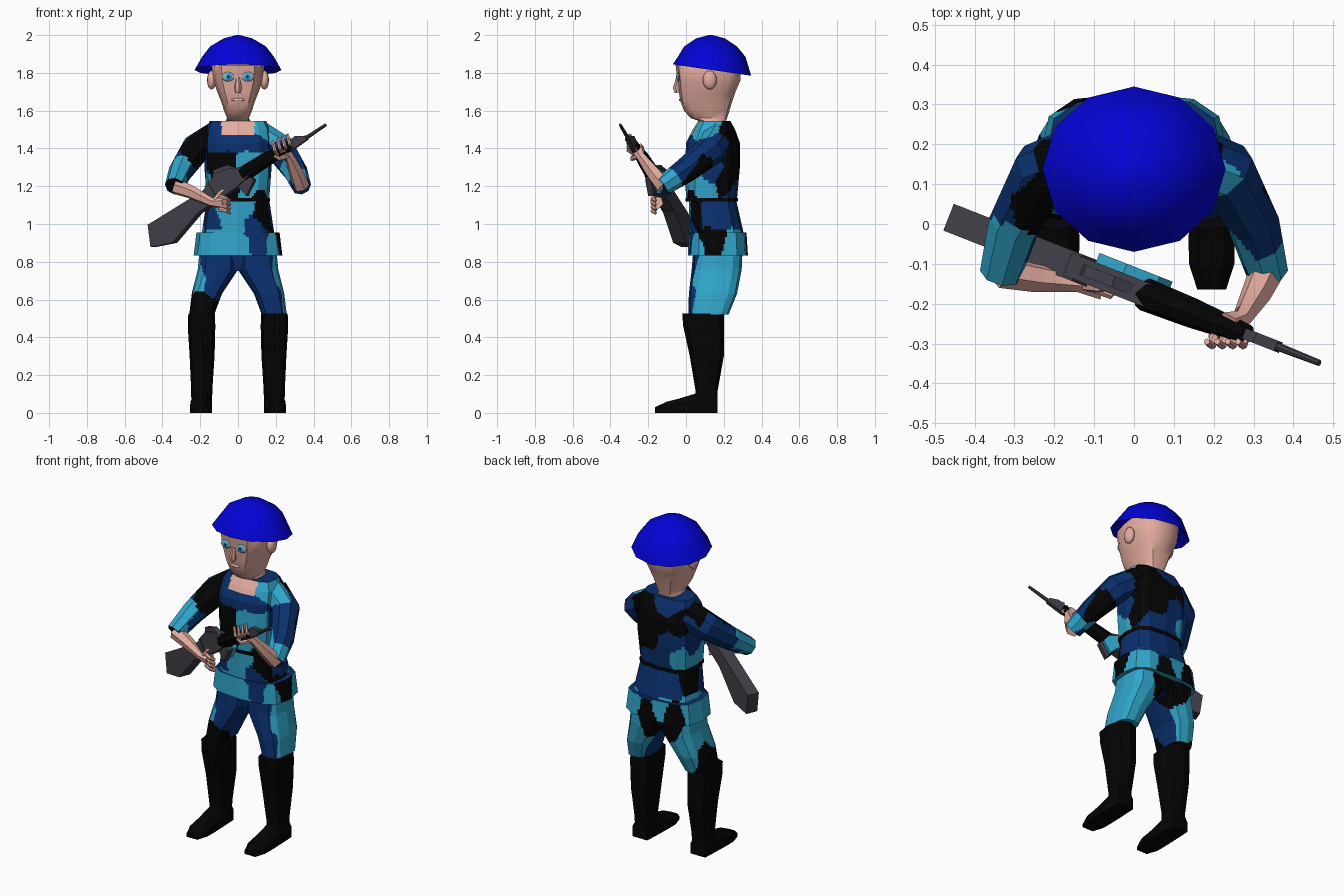
import bpy, bmesh, math
from mathutils import Vector, Quaternion, noise

if "Cube" in bpy.data.objects:
    bpy.data.objects.remove(bpy.data.objects["Cube"])


def material(name, r, g, b):
    m = bpy.data.materials.new(name)
    lin = [((c / 255 + 0.055) / 1.055) ** 2.4 if c > 10 else c / 255 / 12.92 for c in (r, g, b)]
    m.diffuse_color = (*lin, 1)
    m.use_nodes = True
    m.node_tree.nodes["Principled BSDF"].inputs["Base Color"].default_value = m.diffuse_color
    return m


TEAL, NAVY = material("camo teal", 48, 165, 202), material("camo navy", 10, 48, 110)
BLACK, HELMET = material("black", 4, 4, 4), material("helmet blue", 3, 3, 213)
SKIN, GREY = material("skin", 228, 172, 159), material("gun grey", 64, 63, 72)
EYE, LIP = material("eye pale blue", 140, 180, 200), material("lip", 235, 195, 185)
CAMO = {"T": TEAL, "N": NAVY, "K": BLACK}


def finish(name, bm, mats, rule=None, smooth=0):
    bmesh.ops.recalc_face_normals(bm, faces=bm.faces)
    me = bpy.data.meshes.new(name)
    for m in mats:
        me.materials.append(m)
    if rule:
        for f in bm.faces:
            f.material_index = mats.index(rule(f))
    bm.to_mesh(me)
    bm.free()
    ob = bpy.data.objects.new(name, me)
    bpy.context.collection.objects.link(ob)
    if smooth:
        bpy.ops.object.select_all(action='DESELECT')
        ob.select_set(True)
        bpy.context.view_layer.objects.active = ob
        bpy.ops.object.shade_smooth_by_angle(angle=math.radians(smooth))
    return ob


def skin_rings(name, rings, mats, rule=None, cuts=0, smooth=0):
    """Bridge a list of point rings, cap both ends."""
    bm = bmesh.new()
    vs = [[bm.verts.new(p) for p in r] for r in rings]
    n = len(vs[0])
    for a, b in zip(vs, vs[1:]):
        for i in range(n):
            bm.faces.new((a[i], a[(i + 1) % n], b[(i + 1) % n], b[i]))
    bm.faces.new(vs[0])
    bm.faces.new(vs[-1])
    if cuts:
        bmesh.ops.subdivide_edges(bm, edges=bm.edges[:], cuts=cuts, use_grid_fill=True)
    return finish(name, bm, mats, rule, smooth)


def ring(z, y0, y1, rx, cx=0, n=12, p=0.65):
    """Rounded-box cross-section between y0 and y1."""
    pts = []
    for i in range(n):
        c, s = math.cos(2 * math.pi * i / n), math.sin(2 * math.pi * i / n)
        pts.append(Vector((cx + rx * math.copysign(abs(c) ** p, c),
                           (y0 + y1) / 2 + (y1 - y0) / 2 * math.copysign(abs(s) ** p, s), z)))
    return pts


def tube(name, path, radii, mats, n=6, **kw):
    pts = [Vector(p) for p in path]
    rings, d0 = [], None
    for i, p in enumerate(pts):
        d = (pts[min(i + 1, len(pts) - 1)] - pts[max(i - 1, 0)]).normalized()
        a = d.orthogonal().normalized() if d0 is None else d0.rotation_difference(d) @ a
        d0 = d
        rings.append([p + Quaternion(d, 2 * math.pi * k / n) @ a * radii[i] for k in range(n)])
    return skin_rings(name, rings, mats, **kw)


def lens(name, loc, scale, mat):
    bm = bmesh.new()
    bmesh.ops.create_uvsphere(bm, u_segments=12, v_segments=8, radius=1)
    for v in bm.verts:
        v.co = Vector(loc) + v.co * Vector(scale)
    return finish(name, bm, [mat], smooth=60)


def camo(seeds):
    """Colour each face by its nearest seed, with wavy borders."""
    pts = [(CAMO[s[0]], Vector(s[1:])) for s in seeds]

    def rule(f):
        c = f.calc_center_median()
        c = c + noise.noise_vector(c * 11) * 0.018
        return min(pts, key=lambda s: (s[1] - c).length)[0]
    return rule


CM = [TEAL, NAVY, BLACK]

# Upper jacket, with the open skin neckline
chest = camo([("N", -.1, 0, 1.43), ("N", 0, 0, 1.43), ("N", .1, 0, 1.43), ("K", -.11, 0, 1.32),
              ("K", -.05, 0, 1.32), ("K", -.1, 0, 1.21), ("K", -.04, 0, 1.2), ("T", .04, 0, 1.32),
              ("T", .12, 0, 1.32), ("T", .04, 0, 1.2), ("T", .13, 0, 1.21), ("T", .11, .05, 1.52),
              ("K", .13, 0, 1.13), ("T", .17, .06, 1.2), ("N", .17, .13, 1.3), ("K", .16, .23, 1.38),
              ("K", .16, .23, 1.24), ("K", .08, .28, 1.45), ("K", .07, .28, 1.3), ("K", -.01, .28, 1.4),
              ("N", -.07, .28, 1.3), ("K", -.14, .27, 1.42), ("T", -.13, .27, 1.2), ("N", -.03, .28, 1.18),
              ("N", .08, .27, 1.16), ("N", -.17, .15, 1.3), ("T", -.17, .08, 1.2), ("N", -.12, .1, 1.53),
              ("N", -.05, .26, 1.52)])


def chest_rule(f):
    c = f.calc_center_median()
    return SKIN if abs(c.x) < .088 and c.z > 1.475 and c.y < .12 else chest(f)


skin_rings("jacket_top", [ring(1.13, .0, .27, .165), ring(1.3, -.005, .285, .178), ring(1.43, 0, .285, .178),
                          ring(1.5, .035, .26, .17), ring(1.545, .065, .235, .15)],
           CM + [SKIN], chest_rule, cuts=9)

# Lower jacket and flared hem
lower = camo([("T", -.06, .02, 1.07), ("T", .03, .02, 1.07), ("T", 0, .02, 1.0), ("N", -.15, .05, 1.04),
              ("N", .08, .02, 1.0), ("K", .13, .03, 1.05), ("T", -.14, 0, .9), ("T", 0, 0, .89),
              ("N", .12, 0, .9), ("K", .22, .13, .92), ("T", .2, .03, .88), ("N", .16, .15, 1.05),
              ("N", .08, .28, 1.05), ("N", -.08, .28, 1.05), ("K", -.16, .2, 1.08), ("T", .21, .28, .89),
              ("T", .15, .32, .9), ("K", .03, .32, .88), ("T", -.04, .32, .91), ("K", -.13, .31, .88),
              ("T", -.21, .25, .9), ("T", -.23, .15, .9), ("N", .04, .29, .99), ("T", 0, .17, .83)])
skin_rings("jacket_waist", [ring(.93, .02, .31, .195), ring(1.13, .015, .265, .165)], CM, lower, cuts=9)
skin_rings("jacket_hem", [ring(.832, .01, .328, .235), ring(.955, .015, .32, .22)], CM, lower, cuts=9)
skin_rings("waist_seam", [ring(1.118, -.003, .274, .17), ring(1.138, -.003, .274, .17)], [BLACK])

# Trousers and boots
legs = camo([("N", .12, .02, .72), ("N", .18, .01, .6), ("T", .25, .1, .6), ("T", .23, .1, .72),
             ("T", .22, .2, .78), ("T", .24, .2, .62), ("T", .13, .28, .62), ("T", .17, .28, .75),
             ("K", .04, .28, .76), ("N", .08, .15, .6), ("N", 0, .05, .78),
             ("N", -.12, .02, .74), ("K", -.21, .02, .6), ("K", -.15, .01, .57), ("N", -.12, .04, .66),
             ("T", -.22, .04, .69), ("K", -.26, .13, .6), ("T", -.15, .27, .63), ("T", -.2, .22, .75),
             ("K", -.08, .28, .79), ("N", -.08, .15, .62)])
skin_rings("trouser_seat", [ring(.75, .06, .27, .04), ring(.85, .042, .298, .17)], CM, legs, cuts=7)
for sx, side in ((1, "left"), (-1, "right")):
    skin_rings(side + "_trouser_leg",
               [ring(.88, .04, .30, .102, sx * .1), ring(.76, .03, .295, .107, sx * .106),
                ring(.63, .015, .27, .08, sx * .165), ring(.52, .012, .225, .066, sx * .192)],
               CM, legs, cuts=9)
    skin_rings(side + "_boot_shaft",
               [ring(.05, .05, .165, .055, sx * .192, 8), ring(.12, .05, .168, .056, sx * .192, 8),
                ring(.3, .02, .2, .066, sx * .19, 8), ring(.46, -.015, .2, .073, sx * .193, 8),
                ring(.525, -.02, .2, .07, sx * .193, 8)], [BLACK])
    foot = []
    for y, w, top in ((.166, .05, .1), (.06, .055, .105), (-.04, .058, .075), (-.1, .057, .06), (-.165, .036, .03)):
        foot.append([Vector((sx * .195 + x * w, y, z * top))
                     for x, z in ((-1, 0), (1, 0), (1, .6), (.55, 1), (-.55, 1), (-1, .6))])
    skin_rings(side + "_boot_foot", foot, [BLACK])

# Sleeves
sleeves = camo([("K", -.2, .07, 1.42), ("K", -.2, .2, 1.5), ("K", -.25, .04, 1.36), ("N", -.27, .14, 1.38),
                ("N", -.27, -.02, 1.24), ("N", -.31, .05, 1.33), ("T", -.32, -.03, 1.3), ("T", -.35, -.1, 1.25),
                ("K", -.35, -.14, 1.17), ("N", -.15, .24, 1.42),
                ("T", .18, .08, 1.5), ("N", .24, .2, 1.4), ("N", .22, .05, 1.38), ("K", .3, .05, 1.26),
                ("N", .33, -.02, 1.3), ("T", .34, -.1, 1.23), ("T", .27, -.05, 1.25), ("N", .31, -.13, 1.18),
                ("K", .17, .25, 1.45)])
for sx, side in ((1, "left"), (-1, "right")):
    tube(side + "_sleeve", [(sx * .12, .17, 1.455), (sx * .23, .13, 1.39), (sx * .3, 0, 1.285), (sx * .335, -.125, 1.2)],
         [.085, .082, .067, .053], CM, n=8, rule=sleeves, cuts=8)

# Bare forearms and hands
tube("right_forearm", [(-.335, -.12, 1.2), (-.25, -.135, 1.17), (-.14, -.148, 1.115), (-.08, -.155, 1.115)],
     [.042, .037, .024, .036], [SKIN], smooth=50)
tube("left_forearm", [(.335, -.115, 1.2), (.305, -.18, 1.28), (.27, -.24, 1.36), (.235, -.258, 1.4)],
     [.045, .038, .025, .038], [SKIN], smooth=50)
for i in range(4):
    z = 1.145 - .022 * i
    tube(f"right_finger_{i}", [(-.1, -.162, z), (-.06, -.178, z - .01), (-.042, -.16, z - .022)],
         [.012, .011, .008], [SKIN], smooth=50)
    x, z = .205 + .026 * i, .012 * i
    tube(f"left_finger_{i}", [(x + .005, -.26, 1.36 + z), (x - .01, -.305, 1.39 + z), (x - .022, -.295, 1.44 + z)],
         [.013, .011, .008], [SKIN], smooth=50)
tube("right_thumb", [(-.12, -.155, 1.13), (-.09, -.16, 1.17), (-.06, -.16, 1.185)], [.014, .012, .008], [SKIN])
tube("left_thumb", [(.26, -.255, 1.36), (.22, -.285, 1.345), (.19, -.28, 1.36)], [.014, .012, .008], [SKIN])

# Head and neck
skin_rings("head", [ring(1.47, .06, .2, .075), ring(1.545, .07, .212, .066), ring(1.56, .025, .217, .058),
                    ring(1.6, -.01, .23, .074), ring(1.65, -.03, .245, .09), ring(1.7, -.038, .262, .11),
                    ring(1.76, -.045, .288, .13), ring(1.84, -.055, .292, .14), ring(1.9, 0, .25, .11)],
           [SKIN], smooth=40)
tube("nose", [(0, -.043, 1.775), (0, -.05, 1.72), (0, -.046, 1.695)], [.01, .02, .014], [SKIN], smooth=40)
lens("mouth", (0, -.03, 1.658), (.036, .007, .008), LIP)
for sx, side in ((1, "left"), (-1, "right")):
    lens(side + "_ear", (sx * .14, .126, 1.762), (.024, .037, .05), SKIN)
    lens(side + "_eye", (sx * .052, -.041, 1.78), (.034, .008, .025), EYE)
    lens(side + "_iris", (sx * .05, -.044, 1.78), (.02, .007, .02), TEAL)
    lens(side + "_pupil", (sx * .05, -.047, 1.78), (.008, .006, .009), BLACK)

# Helmet: hollow inside, tilted rim, dome
rim = ring(1.81, -.07, .345, .23, p=1)
for v in rim:
    v.z = 1.815 - .145 * (v.y - .138)
skin_rings("helmet", [ring(1.88, .01, .27, .15, p=1), rim, ring(1.885, -.043, .315, .19, p=1),
                      ring(1.94, -.01, .27, .148, p=1), ring(1.983, .055, .205, .075, p=1),
                      ring(2.0, .12, .14, .01, p=1)], [HELMET], smooth=35)

# Rifle, drawn in its own frame: along, up, out to the front
ALONG, UP, OUT = Vector((.791, -.311, .526)), Vector((-.489, .192, .85)), Vector((-.366, -.931, 0))


def at(u, v, w=0):
    return Vector((-.46, .015, .91)) + ALONG * u + UP * v + OUT * w


def plate(name, profile, w0, w1, mat):
    return skin_rings(name, [[at(u, v, w) for u, v in profile] for w in (w0, w1)], [mat])


plate("rifle_stock", [(.04, .076), (-.008, -.033), (.109, -.079), (.317, -.02), (.45, -.02), (.45, .08), (.4, .065)],
      -.036, .036, GREY)
plate("rifle_receiver", [(.42, -.02), (.42, .08), (.513, .105), (.585, .09), (.66, .05), (.66, -.005), (.57, -.02)],
      -.03, .03, GREY)
plate("rifle_carry_handle", [(.47, .09), (.505, .132), (.585, .112), (.63, .06)], -.014, .014, GREY)
plate("rifle_magazine", [(.57, 0), (.592, -.085), (.674, -.035), (.65, .01)], -.016, .016, GREY)
plate("rifle_side_cover", [(.47, .0), (.49, .07), (.58, .075), (.65, .02), (.66, -.03), (.59, -.07), (.57, -.015)],
      -.055, -.03, TEAL)
tube("rifle_handguard", [at(.63, .025), at(.78, .022), at(.95, .012)], [.042, .038, .026], [BLACK], n=8)
plate("rifle_front_sight", [(.93, .03), (.99, .04), (1.04, .012), (1.04, -.012), (.93, -.015)], -.014, .014, GREY)
tube("rifle_barrel", [at(.93, 0), at(1.17, 0)], [.013, .008], [GREY], n=8)
